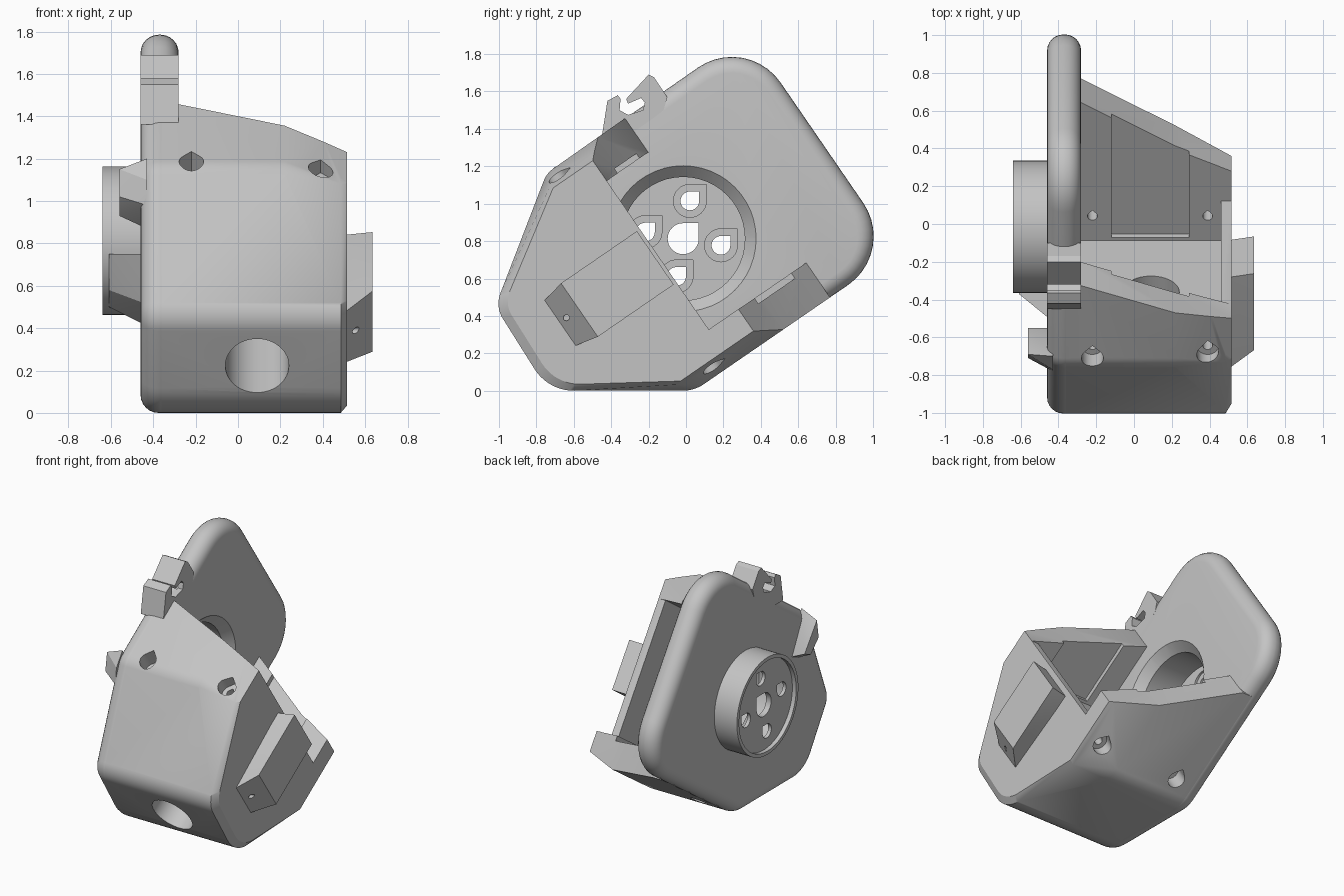
import bpy, bmesh, math
from mathutils import Vector

cube = bpy.data.objects.get("Cube")
if cube:
    bpy.data.objects.remove(cube, do_unlink=True)

grey = bpy.data.materials.new("plain grey")
grey.use_nodes = True
grey.diffuse_color = (0.55, 0.55, 0.55, 1)
grey.node_tree.nodes["Principled BSDF"].inputs["Base Color"].default_value = grey.diffuse_color

# Tilted frame: u points out of the servo pocket, v runs along its opening
TILT = math.radians(34.5)
U = Vector((0, math.cos(TILT), math.sin(TILT)))
V = Vector((0, -math.sin(TILT), math.cos(TILT)))
X, Y, Z = Vector((1, 0, 0)), Vector((0, 1, 0)), Vector((0, 0, 1))


def at(x, u, v):
    return X * x + U * u + V * v


def finish(name, bm):
    bmesh.ops.recalc_face_normals(bm, faces=bm.faces)
    mesh = bpy.data.meshes.new(name)
    bm.to_mesh(mesh)
    bm.free()
    mesh.materials.append(grey)
    ob = bpy.data.objects.new(name, mesh)
    bpy.context.collection.objects.link(ob)
    return ob


def prism(name, pts, offset):
    bm = bmesh.new()
    face = bm.faces.new([bm.verts.new(p) for p in pts])
    new = bmesh.ops.extrude_face_region(bm, geom=[face])["geom"]
    bmesh.ops.translate(bm, vec=offset, verts=[g for g in new if isinstance(g, bmesh.types.BMVert)])
    return finish(name, bm)


def hull(name, pts):
    bm = bmesh.new()
    for p in pts:
        bm.verts.new(p)
    bmesh.ops.remove_doubles(bm, verts=bm.verts, dist=0.002)
    bmesh.ops.convex_hull(bm, input=bm.verts)
    bmesh.ops.delete(bm, geom=[v for v in bm.verts if not v.link_faces], context='VERTS')
    bmesh.ops.dissolve_limit(bm, angle_limit=0.0005, verts=bm.verts, edges=bm.edges)
    return finish(name, bm)


def box(name, x, u, v):
    # Rectangular block in the tilted frame
    corners = [at(x[0], u[i], v[j]) for i, j in ((0, 0), (1, 0), (1, 1), (0, 1))]
    return prism(name, corners, X * (x[1] - x[0]))


def circle(center, a, b, r, n=48):
    return [center + (a * math.cos(t) + b * math.sin(t)) * r
            for t in (2 * math.pi * i / n for i in range(n))]


def teardrop(center, tip, side, r, n=24):
    # Round hole with a right-angled point towards tip
    arc = [math.pi / 4 + 1.5 * math.pi * i / n for i in range(n + 1)]
    return [center + tip * r * 1.41] + [center + (tip * math.cos(t) + side * math.sin(t)) * r for t in arc]


def apply(ob, mod):
    bpy.context.view_layer.objects.active = ob
    bpy.ops.object.modifier_apply(modifier=mod.name)


def boolean(ob, tool, op='DIFFERENCE'):
    tool.hide_render = True
    mod = ob.modifiers.new("cut", 'BOOLEAN')
    mod.operation, mod.solver, mod.object = op, 'EXACT', tool
    apply(ob, mod)
    bpy.data.objects.remove(tool, do_unlink=True)


def rounded(corners, n=10):
    pts = []
    for i, (p, r) in enumerate(corners):
        a = (corners[i - 1][0] - p).normalized()
        b = (corners[(i + 1) % len(corners)][0] - p).normalized()
        half = a.angle(b) / 2
        c = p + (a + b).normalized() * r / math.sin(half)
        s, e = p + a * r / math.tan(half) - c, p + b * r / math.tan(half) - c
        w = s.angle(e)
        pts += [c + (s * math.sin(w * (1 - k / n)) + e * math.sin(w * k / n)) / math.sin(w)
                for k in range(n + 1)]
    return pts


# Side outline shared by the plate and the body
V_LOW, V_HIGH = -0.025, 1.39
outline = rounded([
    (Vector((0, -0.745, 1.163)), 0.14), (Vector((0, -1.02, 0.45)), 0.15),
    (Vector((0, -0.737, 0)), 0.25), (Vector((0, 0.044, 0)), 0.2),
    (at(0, 1.35, V_LOW), 0.316), (at(0, 1.35, V_HIGH), 0.316)])

# Side plate with rounded rim
plate = prism("side_plate", [p - X * 0.46 for p in outline], X * 0.18)
rim = plate.modifiers.new("rim", 'BEVEL')
rim.width, rim.segments, rim.limit_method, rim.angle_limit = 0.085, 6, 'ANGLE', math.radians(50)
rim.use_clamp_overlap = False
apply(plate, rim)
hub_c = Vector((0, -0.015, 0.813))
boolean(plate, hull("bore_cone", circle(hub_c - X * 0.27, Y, Z, 0.4) + circle(hub_c - X * 0.34, Y, Z, 0.33)))
boolean(plate, prism("bore", circle(hub_c - X * 0.7, Y, Z, 0.33), X * 0.5))


# Body: outline lofted sideways with chamfered outer edges
def section(x, low, high, scale=1.0):
    mid = Vector((0, 0, 0.7))
    front = [mid + (p - mid) * scale for p in outline if p.dot(U) < 0.5]
    clamped = [at(x, q.dot(U), min(max(q.dot(V), low), high)) for q in front]
    return clamped + [at(x, 1, low), at(x, 1, high)]


body = hull("body", section(-0.36, V_LOW, V_HIGH) + section(0.22, V_LOW, V_HIGH)
            + section(0.485, 0.05, 1.306) + section(0.515, 0.059, 1.296, 0.95))

# Pocket, shallow relief between the bosses, and the short outer wall
boolean(body, box("pocket", (-0.6, 0.46), (0.03, 2), (0.2, 1.165)))
boolean(body, box("wall_cutter", (0.4, 0.9), (0.286, 2.1), (0.201, 1.164)))
boolean(body, box("relief", (-0.12, 0.29), (0.05, 2.2), (0.165, 1.195)))

# Slanted ends of the upper and lower walls
for ends, v, depth in (((0.556, 0.38, 0.286, 0.19), 0.61, 1.5), ((0.917, 0.615, 0.478, 0.34), 0.73, -1.5)):
    path = [(-0.65, ends[0]), (-0.28, ends[0]), (0.22, ends[1]), (0.515, ends[2]), (0.8, ends[3]),
            (0.8, 2.3), (-0.65, 2.3)]
    boolean(body, prism("end_cutter", [at(x, u, v) for x, u in path], V * depth))

# Cable hole through the front
boolean(body, prism("cable_hole", circle(at(0.09, -1, 0.68), X, V, 0.15), U * 1.3))

# Screw holes in the upper and lower walls
for x in (-0.22, 0.39):
    for u, start, deep, through in ((0.086, 1.5, -0.24, -0.4), (0.188, -0.15, 0.24, 0.45)):
        c = at(x, u, start)
        boolean(body, prism("screw_head", teardrop(c, U, X, 0.058), V * deep))
        boolean(body, prism("screw_shaft", teardrop(c, U, X, 0.026), V * through))

# Hub with front gusset, hollow inside
hub = prism("hub", circle(hub_c - X * 0.64, Y, Z, 0.35, 64), X * 0.22)
outer = [(-0.37, 0.75), (-0.3, 0.58), (-0.18, 0.5), (0, 0.75)]
base = [(-0.5, 0.75), (-0.42, 0.52), (-0.25, 0.42), (0, 0.75)]
boolean(hub, hull("gusset", [Vector((-0.61, y, z)) for y, z in outer]
                  + [Vector((-0.45, y, z)) for y, z in base]), 'UNION')
boolean(hub, prism("hub_bore", circle(hub_c - X * 0.57, Y, Z, 0.33), X * 0.5))
boolean(hub, prism("hub_face", circle(hub_c - X * 0.7, Y, Z, 0.325), X * 0.09))

# Centre hole and four recessed screw holes in the hub disc
tip, side = (Y + Z).normalized(), (Z - Y).normalized()
boolean(hub, prism("centre_hole", teardrop(hub_c - X * 0.8, tip, side, 0.083), X * 0.5))
for k in range(4):
    t = math.radians(80 + 90 * k)
    c = hub_c + (Y * math.cos(t) + Z * math.sin(t)) * 0.205
    boolean(hub, prism("disc_recess", teardrop(c - X * 0.585, tip, side, 0.088), X * 0.3))
    boolean(hub, prism("disc_hole", teardrop(c - X * 0.8, tip, side, 0.05), X * 0.5))

# Connector housing on the outer wall
housing = hull("connector_housing",
               [at(0.635, u, v) for u in (-0.225, 0.267) for v in (0.505, 0.852)]
               + [at(0.485, 0.24, 0.505), at(0.485, 0.24, 0.852), at(0.485, -0.38, 0.54), at(0.485, -0.38, 0.82)])
boolean(housing, prism("pin_hole", circle(Vector((0.53, -0.64, 0.39)), Y, Z, 0.016, 16), X * 0.3))

# Small lug on the plate's outer face
hull("side_lug",
     [Vector((-0.56, y, z)) for y, z in ((-0.55, 0.96), (-0.69, 1.15), (-0.71, 1.02), (-0.62, 0.93))]
     + [Vector((-0.43, y, z)) for y, z in ((-0.55, 0.9), (-0.7, 1.2), (-0.77, 1.1), (-0.78, 0.98), (-0.62, 0.87))])

# Cable clip on the top edge
clip = [(-0.45, 1.36), (-0.42, 1.55), (-0.365, 1.58), (-0.35, 1.56), (-0.355, 1.5), (-0.31, 1.475),
        (-0.23, 1.5), (-0.22, 1.54), (-0.24, 1.565), (-0.31, 1.535), (-0.32, 1.56), (-0.2, 1.69),
        (-0.17, 1.675), (-0.1, 1.57), (-0.12, 1.5), (-0.3, 1.36)]
prism("cable_clip", [Vector((-0.46, y, z)) for y, z in clip], X * 0.18)

# Smooth rounded areas, keep edges sharp
for ob in bpy.context.collection.objects:
    if ob.type == 'MESH' and ob.data.materials and ob.data.materials[0] == grey:
        bpy.ops.object.select_all(action='DESELECT')
        ob.select_set(True)
        bpy.context.view_layer.objects.active = ob
        bpy.ops.object.shade_smooth_by_angle(angle=math.radians(25))
